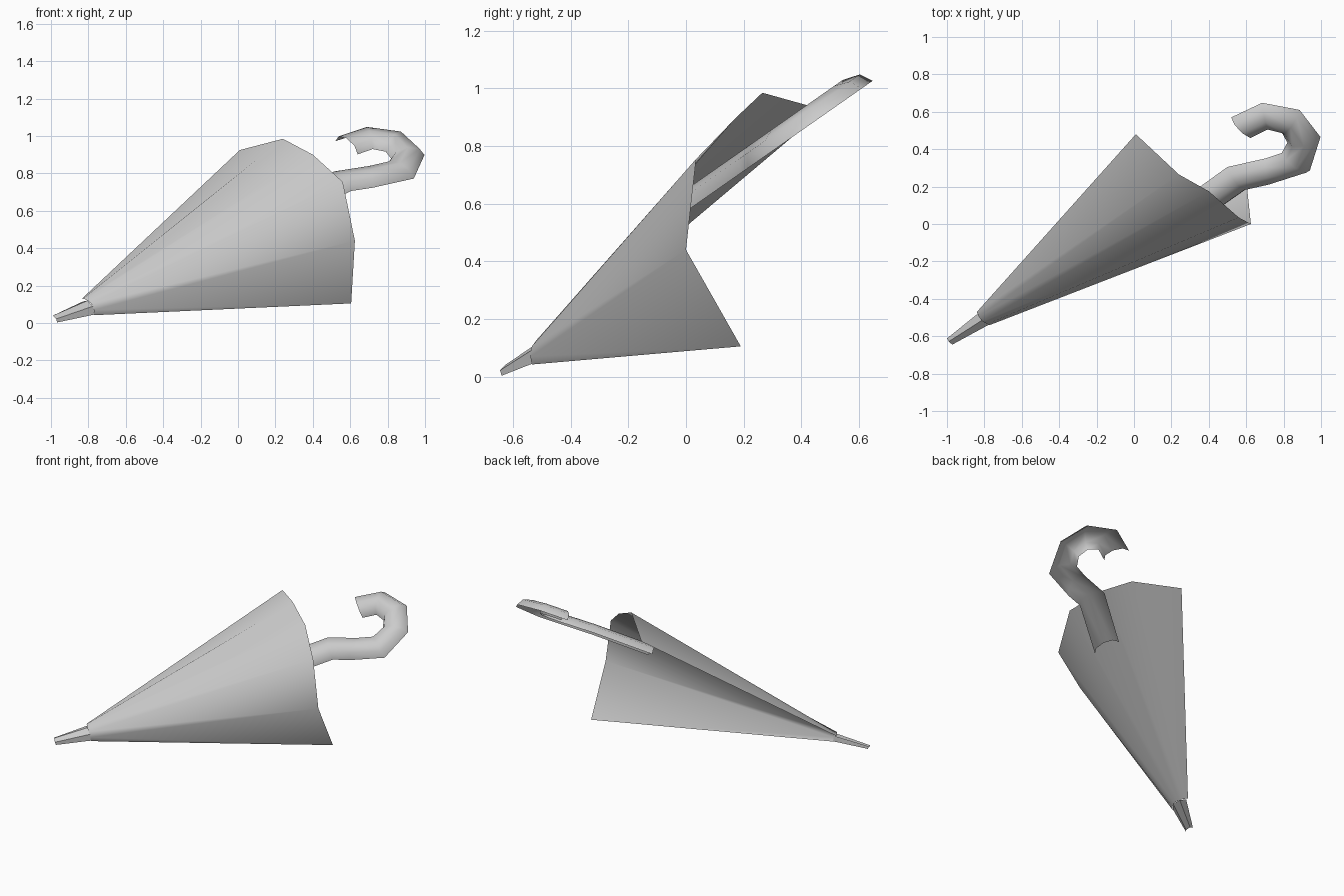
import bpy, math
from mathutils import Vector

if "Cube" in bpy.data.objects:
    bpy.data.objects.remove(bpy.data.objects["Cube"])

grey = bpy.data.materials.new("plain_grey")
grey.diffuse_color = (0.6, 0.6, 0.6, 1)
grey.use_nodes = True
grey.node_tree.nodes["Principled BSDF"].inputs["Base Color"].default_value = grey.diffuse_color
OUT = Vector((0.1, -0.65, 0.7))      # side the open-backed shells bulge towards


def loft(name, rings, smooth=True):
    """Open shell through a list of equally long point rows."""
    n = len(rings[0])
    verts = [Vector(p) for r in rings for p in r]
    faces = [(i * n + j, i * n + j + 1, (i + 1) * n + j + 1, (i + 1) * n + j)
             for i in range(len(rings) - 1) for j in range(n - 1)]
    facing = Vector()
    for a, b, c, d in faces:
        facing += (verts[c] - verts[a]).cross(verts[d] - verts[b])
    if facing.dot(OUT) < 0:
        faces = [f[::-1] for f in faces]
    me = bpy.data.meshes.new(name)
    me.from_pydata(verts, [], faces)
    me.materials.append(grey)
    for p in me.polygons:
        p.use_smooth = smooth
    ob = bpy.data.objects.new(name, me)
    bpy.context.collection.objects.link(ob)
    return ob


# canopy: folded half cone, open at the back
tip_ring = [(-0.84, -0.47, 0.125), (-0.83, -0.495, 0.13), (-0.81, -0.52, 0.125),
            (-0.785, -0.535, 0.105), (-0.77, -0.54, 0.07), (-0.77, -0.535, 0.042)]
rim = [(0.01, 0.48, 0.925), (0.24, 0.265, 0.985), (0.40, 0.175, 0.90),
       (0.56, 0.035, 0.755), (0.625, 0.0, 0.44), (0.605, 0.19, 0.105)]
loft("canopy", [tip_ring, rim])

# spike at the tip
spike_base = [(-0.83, -0.475, 0.115), (-0.805, -0.51, 0.12),
              (-0.775, -0.538, 0.09), (-0.77, -0.533, 0.045)]
spike_end = [(-1.0, -0.612, 0.035), (-0.99, -0.628, 0.04),
             (-0.972, -0.645, 0.022), (-0.967, -0.64, 0.003)]
loft("spike", [spike_base, spike_end], smooth=False)

# hooked handle: half tube lying on a sloping plane, (inner x, y, outer x, y)
edges = [(0.20, 0.09, 0.305, -0.02), (0.50, 0.305, 0.605, 0.19),
         (0.70, 0.35, 0.72, 0.215), (0.79, 0.38, 0.94, 0.285),
         (0.82, 0.435, 0.997, 0.465), (0.79, 0.49, 0.885, 0.61),
         (0.72, 0.51, 0.685, 0.648), (0.64, 0.47, 0.52, 0.57)]
normal = Vector((0, -0.573, 0.819))


def on_plane(x, y):
    return Vector((x, y, 0.573 + 0.70 * y))


rings = []
for xi, yi, xo, yo in edges:
    a, b = on_plane(xi, yi), on_plane(xo, yo)
    mid, half = (a + b) / 2, (a - b) / 2
    rings.append([mid + half * math.cos(t) + normal * 0.062 * math.sin(t)
                  for t in (k * math.pi / 4 for k in range(5))])
loft("handle", rings)
